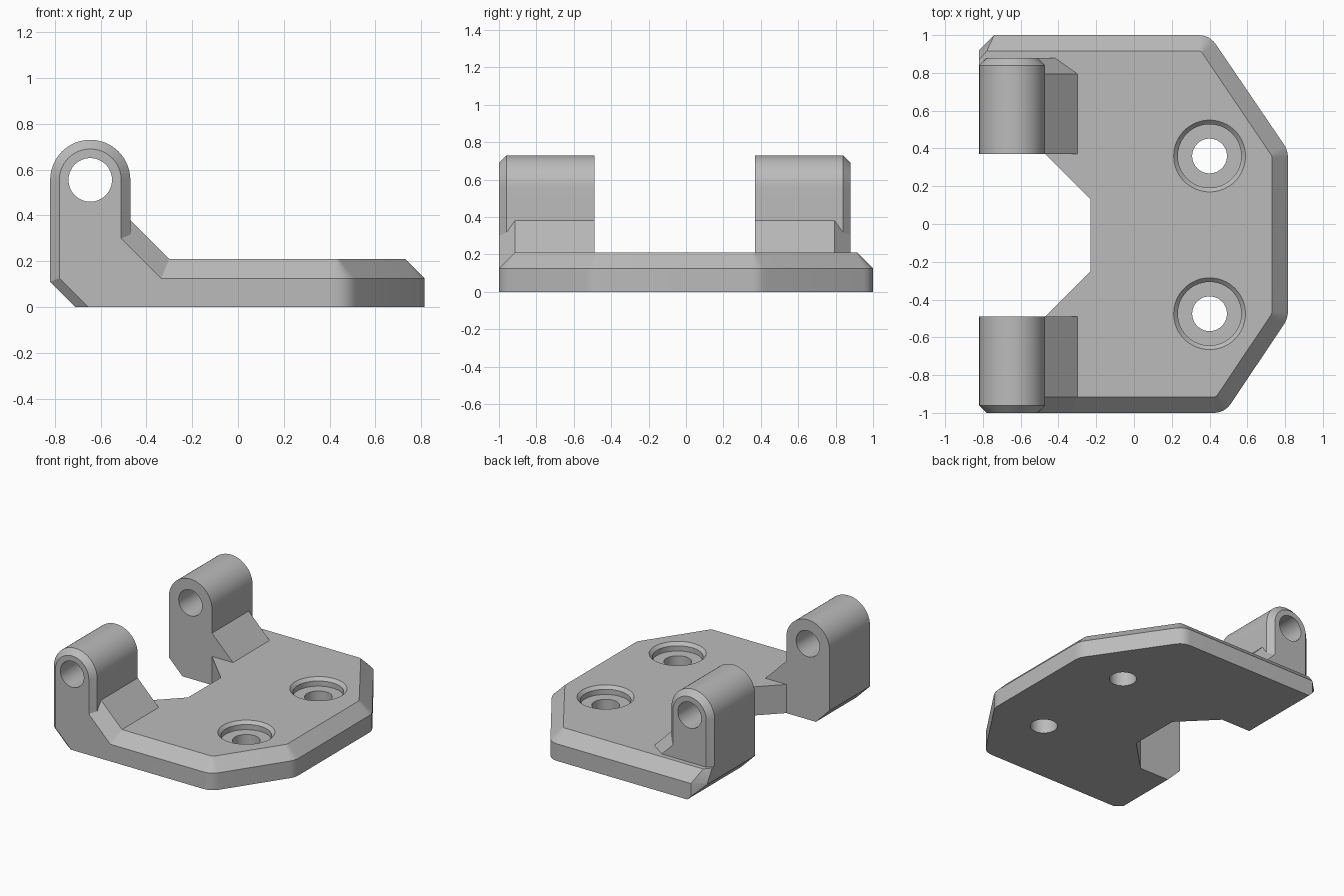
import bpy, bmesh, math
from mathutils import Vector

if "Cube" in bpy.data.objects:
    bpy.data.objects.remove(bpy.data.objects["Cube"])

grey = bpy.data.materials.new("plain grey")
grey.use_nodes = True
colour = (0.5, 0.5, 0.5, 1)
grey.diffuse_color = colour
grey.node_tree.nodes["Principled BSDF"].inputs["Base Color"].default_value = colour


def loft(name, rings):
    """Closed solid through matching rings of 3D points."""
    bm = bmesh.new()
    loops = [[bm.verts.new(p) for p in ring] for ring in rings]
    n = len(loops[0])
    for a, b in zip(loops, loops[1:]):
        for i in range(n):
            j = (i + 1) % n
            bm.faces.new((a[i], a[j], b[j], b[i]))
    bm.faces.new(loops[0][::-1])
    bm.faces.new(loops[-1])
    bmesh.ops.recalc_face_normals(bm, faces=bm.faces)
    mesh = bpy.data.meshes.new(name)
    bm.to_mesh(mesh)
    bm.free()
    mesh.materials.append(grey)
    obj = bpy.data.objects.new(name, mesh)
    bpy.context.collection.objects.link(obj)
    return obj


def combine(target, tool, operation):
    mod = target.modifiers.new(operation, 'BOOLEAN')
    mod.operation, mod.solver, mod.object = operation, 'EXACT', tool
    bpy.context.view_layer.objects.active = target
    bpy.ops.object.modifier_apply(modifier=mod.name)
    bpy.data.objects.remove(tool)


def rounded(corners, z, steps=6):
    """Outline at height z; each corner is (x, y, rounding)."""
    ring = []
    for i, (x, y, r) in enumerate(corners):
        p = Vector((x, y, z))
        if not r:
            ring.append(p)
            continue
        before, after = corners[i - 1], corners[(i + 1) % len(corners)]
        a = p + (Vector((*before[:2], z)) - p).normalized() * r
        b = p + (Vector((*after[:2], z)) - p).normalized() * r
        for k in range(steps + 1):
            t = k / steps
            ring.append(a * (1 - t) ** 2 + p * 2 * t * (1 - t) + b * t * t)
    return ring


def circle(radius, place, steps=64):
    return [place(radius * math.cos(math.tau * k / steps),
                  radius * math.sin(math.tau * k / steps)) for k in range(steps)]


# Base plate with a notch on one side and a sloped outer rim
notch = [(-0.82, 0.37, 0), (-0.47, 0.37, 0), (-0.23, 0.13, 0),
         (-0.23, -0.25, 0), (-0.47, -0.49, 0), (-0.82, -0.49, 0)]
outer = notch + [(-0.82, -0.96, 0), (-0.78, -1, 0), (0.48, -1, 0.06), (0.815, -0.5, 0.04),
                 (0.815, 0.39, 0.04), (0.4, 1, 0.06), (-0.74, 1, 0), (-0.82, 0.92, 0)]
inner = notch + [(-0.82, -0.93, 0), (-0.78, -0.915, 0), (0.435, -0.915, 0.01), (0.73, -0.475, 0.01),
                 (0.73, 0.36, 0.01), (0.355, 0.915, 0.01), (-0.78, 0.915, 0), (-0.82, 0.87, 0)]
bracket = loft("hinge_bracket", [rounded(outer, 0), rounded(outer, 0.125), rounded(inner, 0.21)])

PIN_X, PIN_Z = -0.645, 0.555


def lug_ring(y, inset):
    r = 0.175 - inset
    arc = [(PIN_X + r * math.cos(math.pi * k / 32), y, PIN_Z + r * math.sin(math.pi * k / 32))
           for k in range(33)]
    return arc + [(PIN_X - r, y, 0.06), (PIN_X + r, y, 0.06)]


def gusset_ring(y, c):
    return [(-0.55, y, 0.1), (c - 0.1, y, 0.1), (-0.55, y, c + 0.55)]


# Two hinge lugs with sloped gussets; the outer ends are chamfered
for end, inside, side in ((-1, -0.49, 1), (0.88, 0.37, -1)):
    lug = loft("lug", [lug_ring(end, 0.04), lug_ring(end + side * 0.04, 0), lug_ring(inside, 0)])
    gusset = loft("gusset", [gusset_ring(end, -0.21), gusset_ring(end + side * 0.085, -0.09),
                             gusset_ring(inside, -0.09)])
    combine(bracket, lug, 'UNION')
    combine(bracket, gusset, 'UNION')

# Chamfer along the lower edge beneath the lugs
cut = loft("edge_cutter", [[(-1, y, 0.29 + d), (-1, y, -0.1), (-0.61 + d, y, -0.1)]
                           for y, d in ((-1.04, 0.113), (-0.96, 0), (1.1, 0))])
combine(bracket, cut, 'DIFFERENCE')

# Pin bore through both lugs
bore = loft("pin_bore", [circle(0.095, lambda u, v: (PIN_X + u, y, PIN_Z + v)) for y in (-1.1, 1.1)])
combine(bracket, bore, 'DIFFERENCE')

# Counterbored screw holes
for hole_y in (0.36, -0.475):
    steps = ((-0.1, 0.092), (0.15, 0.092), (0.15, 0.168), (0.188, 0.168), (0.23, 0.21))
    screw = loft("screw_hole", [circle(r, lambda u, v: (0.4 + u, hole_y + v, z)) for z, r in steps])
    combine(bracket, screw, 'DIFFERENCE')

bpy.ops.object.select_all(action='DESELECT')
bracket.select_set(True)
bpy.context.view_layer.objects.active = bracket
bpy.ops.object.shade_smooth_by_angle(angle=math.radians(25))
